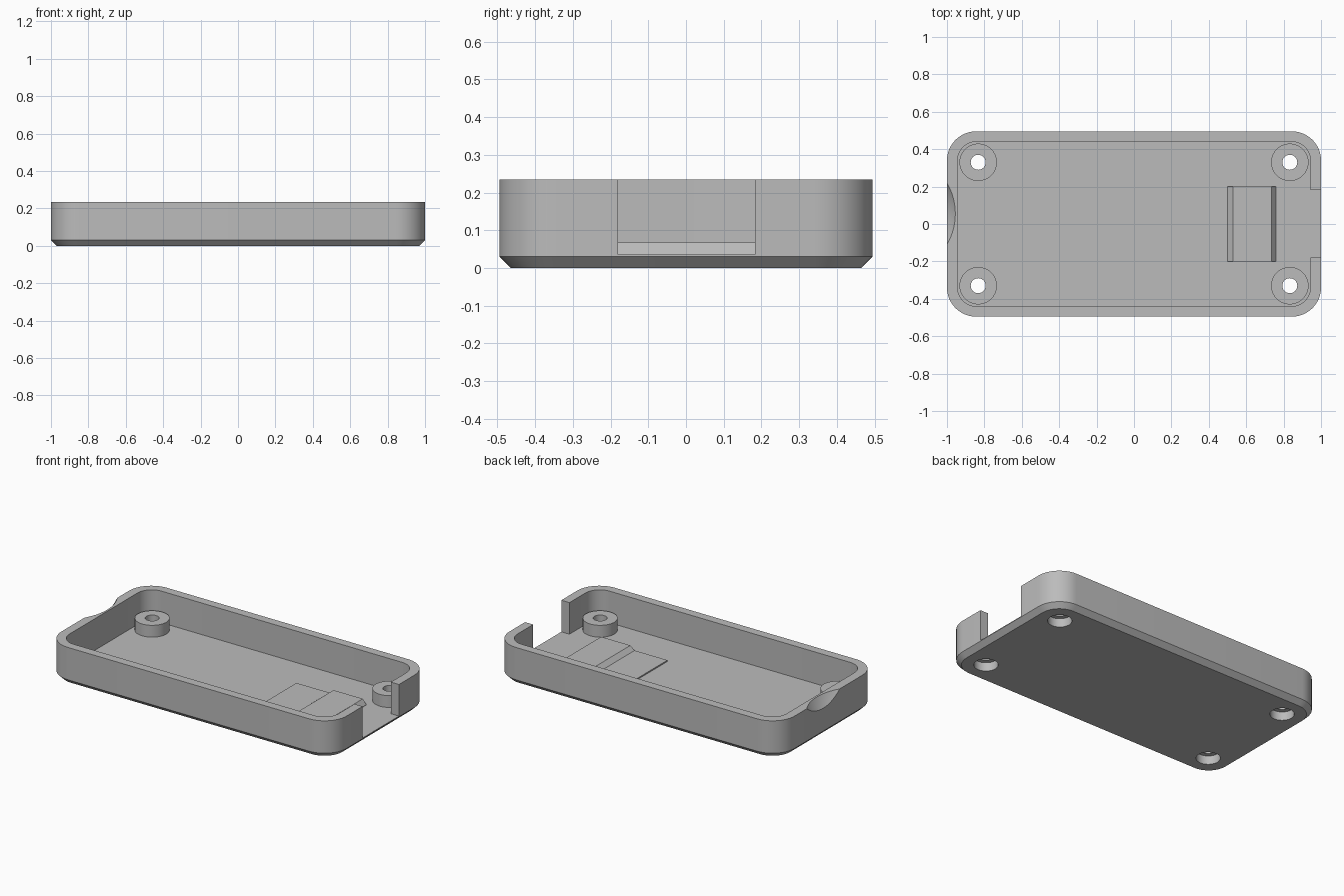
import bpy, bmesh, math
from mathutils import Matrix

if "Cube" in bpy.data.objects:
    bpy.data.objects.remove(bpy.data.objects["Cube"])

FLOOR, TOP = 0.035, 0.235

grey = bpy.data.materials.new("plain_grey")
grey.diffuse_color = (0.5, 0.5, 0.5, 1)
grey.use_nodes = True
grey.node_tree.nodes["Principled BSDF"].inputs["Base Color"].default_value = grey.diffuse_color


def finish(name, bm):
    bmesh.ops.recalc_face_normals(bm, faces=bm.faces)
    mesh = bpy.data.meshes.new(name)
    bm.to_mesh(mesh)
    bm.free()
    mesh.materials.append(grey)
    ob = bpy.data.objects.new(name, mesh)
    bpy.context.collection.objects.link(ob)
    return ob


def rounded_rect(hx, hy, r, steps=12):
    """Outline of a rounded rectangle, counter-clockwise."""
    pts = []
    for k, (sx, sy) in enumerate([(1, 1), (-1, 1), (-1, -1), (1, -1)]):
        for i in range(steps + 1):
            a = math.pi / 2 * (k + i / steps)
            pts.append((sx * (hx - r) + r * math.cos(a),
                        sy * (hy - r) + r * math.sin(a)))
    return pts


def loft(name, layers):
    """Solid through stacked (outline, z) layers."""
    bm = bmesh.new()
    rings = [[bm.verts.new((x, y, z)) for x, y in pts] for pts, z in layers]
    bm.faces.new(rings[0][::-1])
    bm.faces.new(rings[-1])
    for lo, hi in zip(rings, rings[1:]):
        n = len(lo)
        for i in range(n):
            j = (i + 1) % n
            bm.faces.new((lo[i], lo[j], hi[j], hi[i]))
    return finish(name, bm)


def cylinder(name, x, y, r, z0, z1):
    ring = [(x + r * math.cos(i * math.tau / 40), y + r * math.sin(i * math.tau / 40))
            for i in range(40)]
    return loft(name, [(ring, z0), (ring, z1)])


def combine(target, tool, operation):
    """Apply a boolean and remove the tool."""
    mod = target.modifiers.new("boolean", 'BOOLEAN')
    mod.operation, mod.solver, mod.object = operation, 'EXACT', tool
    bpy.context.view_layer.update()
    dg = bpy.context.evaluated_depsgraph_get()
    mesh = bpy.data.meshes.new_from_object(target.evaluated_get(dg))
    target.modifiers.clear()
    target.data = mesh
    bpy.data.objects.remove(tool)


def shade(ob):
    bpy.ops.object.select_all(action='DESELECT')
    ob.select_set(True)
    bpy.context.view_layer.objects.active = ob
    bpy.ops.object.shade_smooth_by_angle(angle=math.radians(25))


# Tray shell with a chamfered bottom edge
outer = rounded_rect(1.0, 0.495, 0.155)
tray = loft("tray", [(rounded_rect(0.97, 0.465, 0.125), 0), (outer, 0.03), (outer, TOP)])

# Cavity
inner = rounded_rect(0.943, 0.44, 0.1)
combine(tray, loft("cavity_cutter", [(inner, FLOOR), (inner, 0.4)]), 'DIFFERENCE')

# Connector opening in the right wall
gap = [(0.9, -0.18), (1.1, -0.18), (1.1, 0.183), (0.9, 0.183)]
combine(tray, loft("opening_cutter", [(gap, FLOOR), (gap, 0.4)]), 'DIFFERENCE')

# Finger scoop in the left wall
bm = bmesh.new()
bmesh.ops.create_uvsphere(bm, u_segments=96, v_segments=48, radius=0.38,
                          matrix=Matrix.Translation((-1.28, 0.055, 0.432)))
combine(tray, finish("scoop_cutter", bm), 'DIFFERENCE')

# Screw bosses with through holes and counterbores from below
for sx in (-1, 1):
    for sy in (-1, 1):
        x, y = sx * 0.833, sy * 0.33
        combine(tray, cylinder("boss", x, y, 0.1, 0.015, 0.11), 'UNION')
        combine(tray, cylinder("counterbore", x, y, 0.07, -0.1, 0.055), 'DIFFERENCE')
        combine(tray, cylinder("screw_hole", x, y, 0.04, -0.1, 0.3), 'DIFFERENCE')
shade(tray)

# Stepped support pad on the floor: low plate, ramp up, flat top, ramp down
profile = [(0.27, 0.02), (0.76, 0.02), (0.76, 0.036), (0.735, 0.067),
           (0.53, 0.067), (0.50, 0.043), (0.27, 0.043)]
bm = bmesh.new()
sides = [[bm.verts.new((x, y, z)) for x, z in profile] for y in (-0.2, 0.2)]
bm.faces.new(sides[0])
bm.faces.new(sides[1][::-1])
for i in range(len(profile)):
    j = (i + 1) % len(profile)
    bm.faces.new((sides[0][i], sides[1][i], sides[1][j], sides[0][j]))
finish("support_pad", bm)
